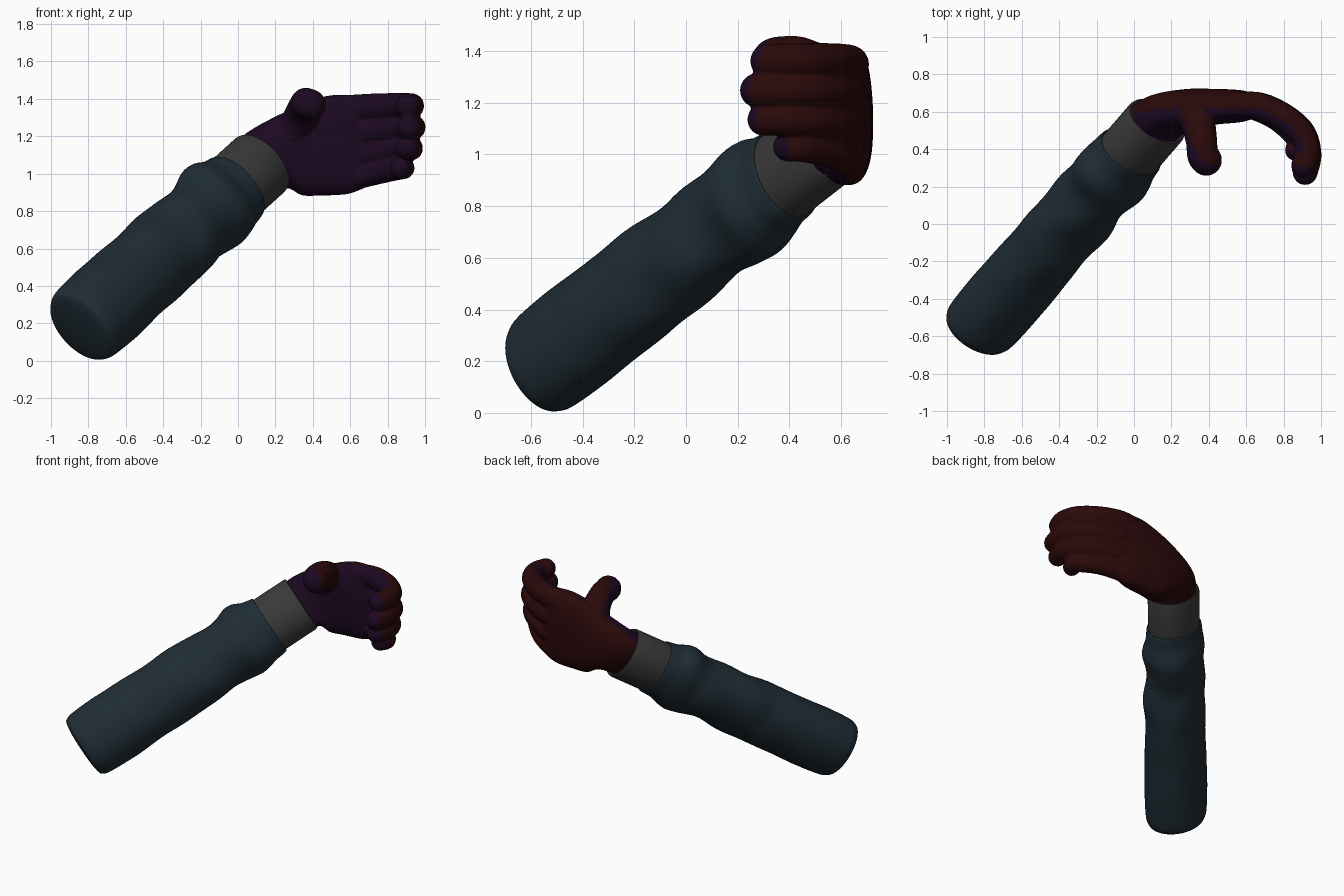
import bpy, bmesh, math
from mathutils import Vector

if "Cube" in bpy.data.objects:
    bpy.data.objects.remove(bpy.data.objects["Cube"])

# ---------- helpers ----------
def material(name, rgb):
    m = bpy.data.materials.new(name)
    m.diffuse_color = (*rgb, 1)
    m.use_nodes = True
    m.node_tree.nodes["Principled BSDF"].inputs["Base Color"].default_value = m.diffuse_color
    return m

BLUE = material("sleeve_blue", (0.0135, 0.0250, 0.0345))
GREY = material("cuff_grey", (0.042, 0.042, 0.042))
RED = material("glove_red", (0.0235, 0.0028, 0.0030))
PURPLE = material("palm_purple", (0.0120, 0.0026, 0.0155))

def finish(bm, name, mats):
    bmesh.ops.recalc_face_normals(bm, faces=bm.faces)
    for f in bm.faces:
        f.smooth = True
    me = bpy.data.meshes.new(name)
    bm.to_mesh(me)
    bm.free()
    for m in mats:
        me.materials.append(m)
    ob = bpy.data.objects.new(name, me)
    bpy.context.collection.objects.link(ob)
    return ob

def loft(bm, rings, cap=True):
    loops = [[bm.verts.new(p) for p in r] for r in rings]
    for a, b in zip(loops, loops[1:]):
        n = len(a)
        for i in range(n):
            bm.faces.new((a[i], a[(i + 1) % n], b[(i + 1) % n], b[i]))
    if cap:
        bm.faces.new(loops[0])
        bm.faces.new(loops[-1])

def spline(pts, steps):
    """Catmull-Rom through rows of numbers of any length."""
    p = [pts[0]] + pts + [pts[-1]]
    out = []
    for i in range(1, len(p) - 2):
        for s in range(steps):
            t = s / steps
            out.append([0.5 * (2 * b + (c - a) * t + (2 * a - 5 * b + 4 * c - d) * t * t
                               + (3 * b - a - 3 * c + d) * t ** 3)
                        for a, b, c, d in zip(p[i - 1], p[i], p[i + 1], p[i + 2])])
    return out + [list(pts[-1])]

# ---------- forearm frame: axis, wide direction, thin direction ----------
START = Vector((-0.8, -0.523, 0.215))
AXIS = Vector((0.92, 1.069, 0.833)).normalized()
WIDE = Vector((-0.67, 0, 0.74)).normalized()
THIN = AXIS.cross(WIDE).normalized()
SEG = 64

def ring(t, w, h, wave=lambda a: 0):
    c = START + AXIS * t
    pts = []
    for i in range(SEG):
        a = 2 * math.pi * i / SEG
        k = wave(a)
        pts.append(c + WIDE * (w + k) * math.cos(a) + THIN * (h + k) * math.sin(a))
    return pts

# ---------- sleeve: closed rounded end, soft folds growing toward the wrist ----------
profile = [(-0.095, 0.0), (-0.092, 0.5), (-0.08, 0.85), (-0.06, 0.95), (-0.01, 1.01), (0.15, 1.04),
           (0.3, 1.03), (0.6, 1.01), (0.85, 1.0), (1.0, 0.97), (1.1, 0.99), (1.19, 1.06), (1.25, 1.03),
           (1.31, 0.95), (1.36, 0.92), (1.39, 0.90), (1.39, 0.86), (1.35, 0.8)]
rings = []
for t, s in spline(profile, 8):
    s = max(s, 0.01)
    amp = (0.004 + 0.006 * min(1, max(0, (t - 0.5) / 0.5))) * min(1, max(0, (t - 0.1) / 0.4)) \
        * min(1, max(0, (1.41 - t) / 0.15))
    def wave(a, t=t, amp=amp):
        return amp * (0.6 * math.sin(2 * a + 11 * t) + 0.5 * math.sin(3 * a - 15 * t + 1)
                      + 0.4 * math.sin(a + 21 * t))
    rings.append(ring(t, 0.228 * s, 0.186 * s, wave))
bm = bmesh.new()
loft(bm, rings)
finish(bm, "sleeve", [BLUE])

# ---------- cuff: open thick-walled band ----------
bm = bmesh.new()
loft(bm, [ring(t, 0.194 + d, 0.160 + d) for t, d in
          [(1.28, -0.01), (1.38, 0), (1.63, 0), (1.645, -0.004), (1.647, -0.012),
           (1.64, -0.019), (1.6, -0.022), (1.45, -0.03)]])
cuff = finish(bm, "cuff", [GREY])

# ---------- hand: palm loft, fingers and thumb fused by a voxel remesh ----------
bm = bmesh.new()
# centre xyz, half-width vector xyz, half-thickness vector xyz
palm = [(0.03, 0.45, 0.97, -0.10, 0, 0.11, 0.05, -0.09, 0.05),
        (0.15, 0.572, 1.065, -0.12, 0, 0.14, 0.04, -0.105, 0.02),
        (0.28, 0.615, 1.10, -0.06, 0, 0.215, 0.015, -0.105, 0),
        (0.44, 0.627, 1.145, 0, 0, 0.262, 0, -0.095, 0),
        (0.58, 0.630, 1.155, 0, 0, 0.265, 0, -0.084, 0),
        (0.67, 0.630, 1.155, 0, 0, 0.235, 0, -0.055, 0)]
rings = []
for v in spline(palm, 6):
    c, w, h = Vector(v[:3]), Vector(v[3:6]), Vector(v[6:])
    r = []
    for i in range(48):
        ca, sa = math.cos(i * math.pi / 24), math.sin(i * math.pi / 24)
        r.append(c + w * math.copysign(abs(ca) ** 0.75, ca) + h * math.copysign(abs(sa) ** 0.75, sa))
    rings.append(r)
loft(bm, rings)

def digit(rows):
    """Chain of overlapping balls along x, y, z, radius rows."""
    for x, y, z, r in spline(rows, 7):
        made = bmesh.ops.create_icosphere(bm, subdivisions=3, radius=r)
        bmesh.ops.translate(bm, verts=made["verts"], vec=(x, y, z))

# root height, tip height, reach offset in x, tip y, radius
for z0, z1, dx, tip, r in [(1.345, 1.362, -0.008, 0.315, 0.069), (1.215, 1.248, 0.0, 0.275, 0.069),
                           (1.08, 1.135, -0.01, 0.30, 0.065), (0.955, 1.030, -0.05, 0.395, 0.060)]:
    zz = lambda k: z0 + (z1 - z0) * k
    digit([(0.55, 0.632, zz(0), r * 1.06), (0.67 + dx, 0.629, zz(0.3), r * 1.10),
           (0.80 + dx, 0.572, zz(0.7), r * 1.08),
           (0.90 + dx, 0.487, zz(0.95), r * 1.03), (0.935 + dx, tip + (0.49 - tip) * 0.45, zz(1), r * 0.99),
           (0.915 + dx, tip, zz(1), r * 0.97)])
# thumb
digit([(0.25, 0.62, 1.13, 0.095), (0.33, 0.565, 1.29, 0.095), (0.36, 0.45, 1.368, 0.085),
       (0.366, 0.37, 1.375, 0.083), (0.386, 0.342, 1.367, 0.085)])
raw = finish(bm, "hand_raw", [])
m = raw.modifiers.new("fuse", "REMESH")
m.mode = "VOXEL"
m.voxel_size = 0.0085
m = raw.modifiers.new("soften", "SMOOTH")
m.factor = 0.5
m.iterations = 4
dg = bpy.context.evaluated_depsgraph_get()
me = bpy.data.meshes.new_from_object(raw.evaluated_get(dg))
me.name = "hand"
bpy.data.objects.remove(raw)
me.materials.clear()
me.materials.append(RED)
me.materials.append(PURPLE)
# palm-side faces purple, back of hand red
INNER = Vector((-0.3, -0.95, 0)).normalized()
for f in me.polygons:
    f.use_smooth = True
    f.material_index = 1 if f.normal.dot(INNER) > 0.15 else 0
hand = bpy.data.objects.new("hand", me)
bpy.context.collection.objects.link(hand)

# crisp rims on the cuff
bpy.context.view_layer.objects.active = cuff
cuff.select_set(True)
bpy.ops.object.shade_smooth_by_angle(angle=math.radians(50))
